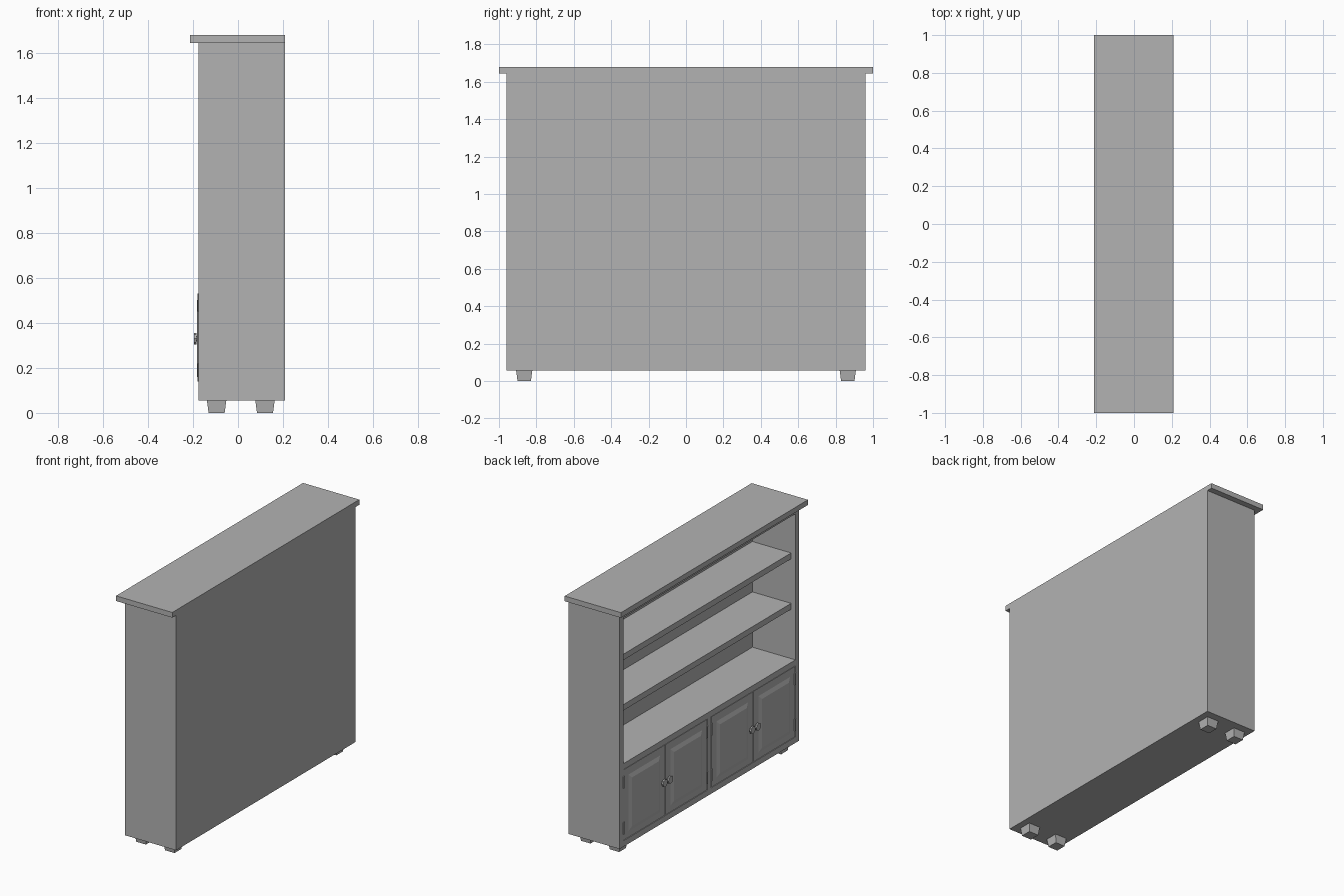
import bpy, bmesh
from mathutils import Matrix

if "Cube" in bpy.data.objects:
    bpy.data.objects.remove(bpy.data.objects["Cube"])

grey = bpy.data.materials.new("plain grey")
grey.use_nodes = True
grey.diffuse_color = (0.45, 0.45, 0.45, 1)
grey.node_tree.nodes["Principled BSDF"].inputs["Base Color"].default_value = (0.45, 0.45, 0.45, 1)

BACK, FRONT = 0.208, -0.175      # the open side faces -x
HALF, BOARD = 0.96, 0.04         # half width, board thickness
INNER = HALF - BOARD
BASE, TOP = 0.055, 1.645
COUNTER = 0.617                  # top of the cupboard section


def finish(bm, name):
    bmesh.ops.recalc_face_normals(bm, faces=bm.faces)
    mesh = bpy.data.meshes.new(name)
    bm.to_mesh(mesh)
    bm.free()
    mesh.materials.append(grey)
    obj = bpy.data.objects.new(name, mesh)
    bpy.context.collection.objects.link(obj)
    return obj


def box(name, x, y, z):
    """Box between the (low, high) limits on each axis."""
    bm = bmesh.new()
    bmesh.ops.create_cube(bm, size=1)
    for v in bm.verts:
        for i, (lo, hi) in enumerate((x, y, z)):
            v.co[i] = hi if v.co[i] > 0 else lo
    return finish(bm, name)


def cylinder(bm, r, depth, centre, turn, sides):
    bmesh.ops.create_cone(bm, cap_ends=True, segments=sides, radius1=r, radius2=r, depth=depth,
                          matrix=Matrix.Translation(centre) @ turn)


# Carcass
for side, s in (("left", 1), ("right", -1)):
    box(side + "_side_panel", (FRONT, BACK), sorted((s * INNER, s * HALF)), (BASE, TOP))
box("back_panel", (0.147, BACK), (-INNER, INNER), (BASE, TOP))
box("bottom_board", (FRONT, 0.147), (-INNER, INNER), (BASE, BASE + BOARD))
box("counter_board", (FRONT, 0.147), (-INNER, INNER), (COUNTER - BOARD, COUNTER))
box("top_board", (FRONT, 0.147), (-INNER, INNER), (TOP - BOARD, TOP))
box("centre_divider", (FRONT, 0.147), (-0.02, 0.02), (BASE + BOARD, COUNTER - BOARD))
box("cornice", (-0.213, BACK), (-1, 1), (TOP, 1.68))

# Open shelves, set back from the front edge
for i, z in enumerate((0.991, 1.332)):
    box("shelf_%d" % (i + 1), (-0.143, 0.147), (-INNER, INNER), (z - BOARD, z))

# Doors with raised panels, hinges and knobs
LOW, HIGH = BASE + BOARD + 0.003, COUNTER - BOARD - 0.003
side_turn = Matrix.Rotation(1.5708, 4, "Y")
for i, (a, b, hinge_at_b) in enumerate(((-0.918, -0.472, False), (-0.468, -0.022, True),
                                        (0.022, 0.468, False), (0.472, 0.918, True))):
    n = "_%d" % (i + 1)
    box("door" + n, (-0.174, -0.15), (a, b), (LOW, HIGH))

    # Raised panel with sloping edges
    panel = box("door_panel" + n, (-0.183, -0.173), (a + 0.05, b - 0.05), (0.135, 0.525))
    mid_y, mid_z = (a + b) / 2, 0.33
    for v in panel.data.vertices:
        if v.co.x < -0.18:
            v.co.y += 0.03 if v.co.y < mid_y else -0.03
            v.co.z += 0.03 if v.co.z < mid_z else -0.03

    # Hinge barrels
    bm = bmesh.new()
    hinge_y = b - 0.002 if hinge_at_b else a + 0.002
    for z in (0.18, 0.49):
        cylinder(bm, 0.008, 0.08, (-0.173, hinge_y, z), Matrix.Identity(4), 8)
    finish(bm, "door_hinges" + n)

    # Knob: stem and head
    bm = bmesh.new()
    knob_y = a + 0.027 if hinge_at_b else b - 0.027
    cylinder(bm, 0.012, 0.014, (-0.179, knob_y, mid_z), side_turn, 8)
    cylinder(bm, 0.025, 0.011, (-0.19, knob_y, mid_z), side_turn, 8)
    finish(bm, "door_knob" + n)

# Tapered feet
for x in (-0.095, 0.12):
    for y in (-0.865, 0.865):
        foot = box("foot", (x - 0.043, x + 0.043), (y - 0.043, y + 0.043), (0, BASE))
        for v in foot.data.vertices:
            if v.co.z < 0.01:
                v.co.x = x + (v.co.x - x) * 0.83
                v.co.y = y + (v.co.y - y) * 0.83
